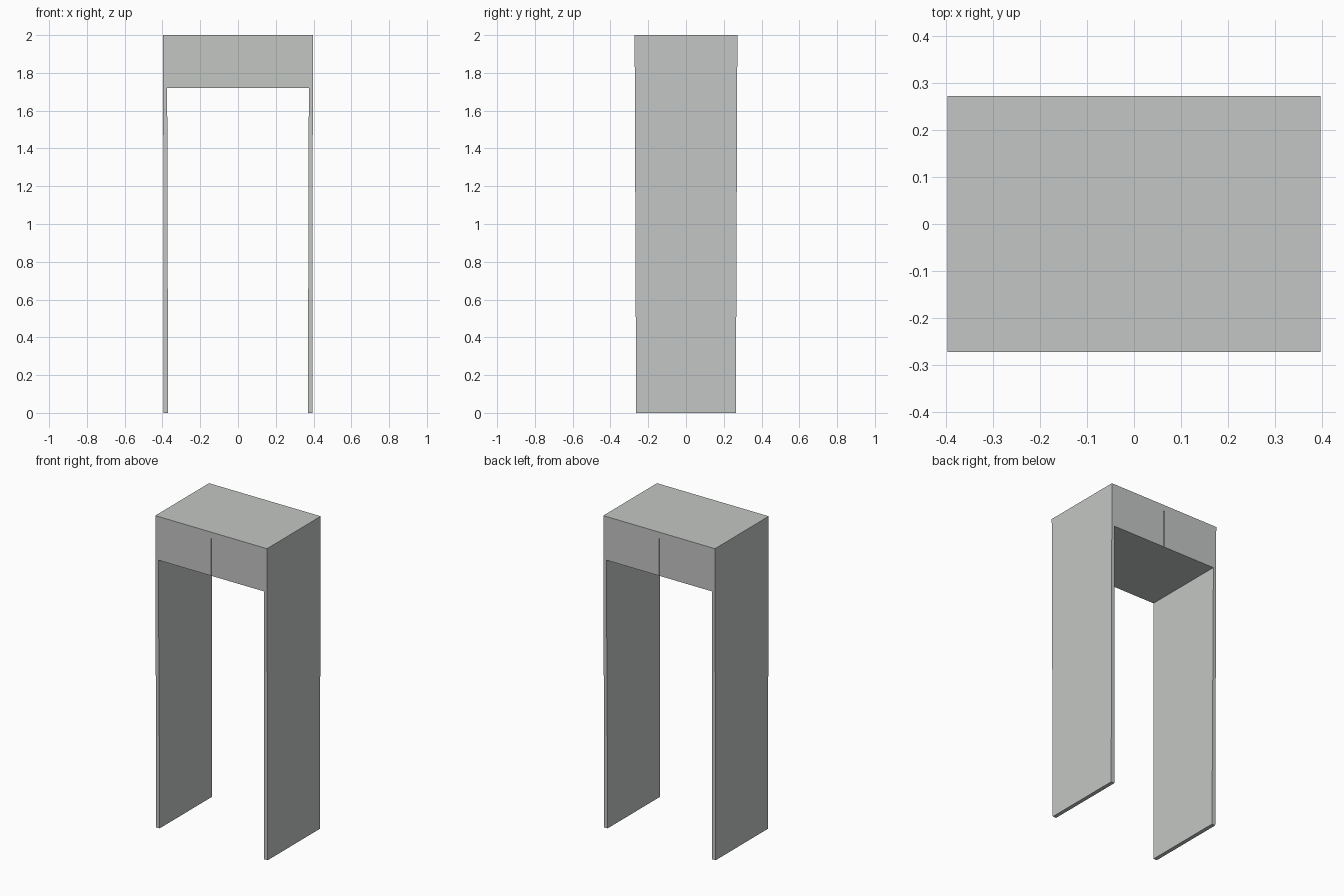
import bpy, bmesh

if "Cube" in bpy.data.objects:
    bpy.data.objects.remove(bpy.data.objects["Cube"])

grey = bpy.data.materials.new("light_grey")
grey.diffuse_color = (0.55, 0.565, 0.555, 1)
grey.use_nodes = True
grey.node_tree.nodes["Principled BSDF"].inputs["Base Color"].default_value = grey.diffuse_color


def make_object(name, bm):
    bmesh.ops.recalc_face_normals(bm, faces=bm.faces)
    mesh = bpy.data.meshes.new(name)
    bm.to_mesh(mesh)
    bm.free()
    mesh.materials.append(grey)
    obj = bpy.data.objects.new(name, mesh)
    bpy.context.collection.objects.link(obj)
    return obj


# Gate: arch profile (half, then mirrored) extruded front to back, tapering downwards
half = [(0.396, 2.0), (0.395, 0.0), (0.370, 0.0), (0.375, 1.72)]
profile = half + [(-x, z) for x, z in reversed(half)]
bm = bmesh.new()


def depth(z):
    return 0.264 + 0.004 * z


front = [bm.verts.new((x, -depth(z), z)) for x, z in profile]
back = [bm.verts.new((x, depth(z), z)) for x, z in profile]
bm.faces.new(front)
bm.faces.new(back[::-1])
for i in range(len(profile)):
    j = (i + 1) % len(profile)
    bm.faces.new((front[i], front[j], back[j], back[i]))
gate = make_object("gate_frame", bm)

# Thin centre seams cut into the front and back of the header
bm = bmesh.new()
for side in (-1, 1):
    cube = bmesh.ops.create_cube(bm, size=1)["verts"]
    bmesh.ops.scale(bm, verts=cube, vec=(0.005, 0.03, 0.26))
    bmesh.ops.translate(bm, verts=cube, vec=(0, side * 0.279, 1.83))
cutter = make_object("seam_cutter", bm)
cutter.hide_render = True
cutter.hide_viewport = True
cut = gate.modifiers.new("seams", 'BOOLEAN')
cut.operation = 'DIFFERENCE'
cut.solver = 'EXACT'
cut.object = cutter
